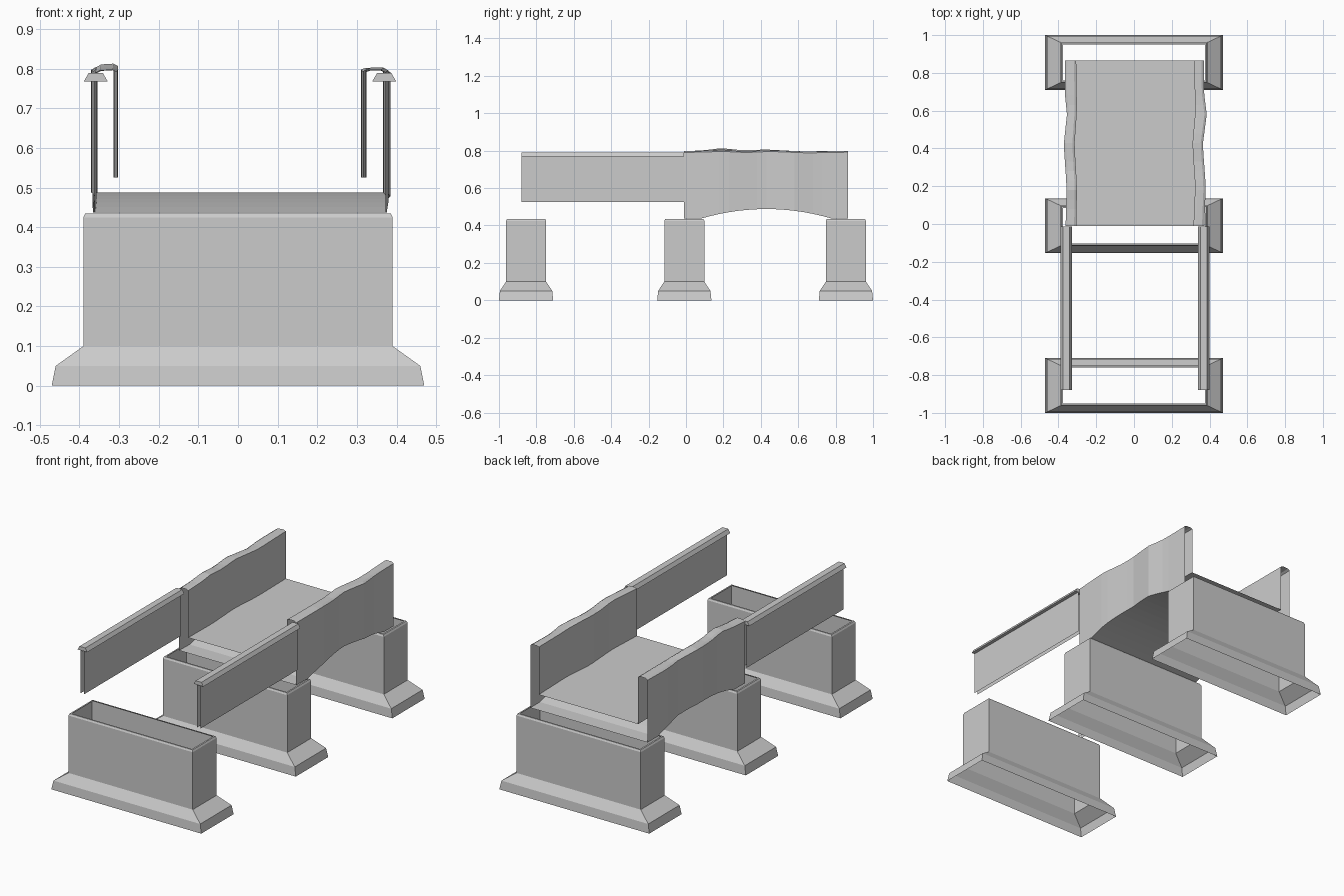
import bpy, bmesh

if "Cube" in bpy.data.objects:
    bpy.data.objects.remove(bpy.data.objects["Cube"])


def make_object(name, sections, closed=True, cap_ends=False):
    """Loft a list of equal-length cross-sections into a flat-shaded shell."""
    bm = bmesh.new()
    rows = [[bm.verts.new(p) for p in s] for s in sections]
    n = len(rows[0])
    for a, b in zip(rows, rows[1:]):
        for i in range(n if closed else n - 1):
            j = (i + 1) % n
            bm.faces.new((a[i], a[j], b[j], b[i]))
    if cap_ends:
        bm.faces.new(rows[0])
        bm.faces.new(rows[-1])
    bmesh.ops.recalc_face_normals(bm, faces=bm.faces)
    # recalculation can turn an open shell inside out: check by volume sign
    if closed and bm.calc_volume(signed=True) < 0:
        bmesh.ops.reverse_faces(bm, faces=bm.faces)
    me = bpy.data.meshes.new(name)
    bm.to_mesh(me)
    bm.free()
    ob = bpy.data.objects.new(name, me)
    bpy.context.collection.objects.link(ob)
    return ob


def sample(keys, y):
    """Piecewise-linear lookup through (y, value) pairs."""
    for (y0, v0), (y1, v1) in zip(keys, keys[1:]):
        if y <= y1:
            return v0 + (v1 - v0) * max(0, (y - y0) / (y1 - y0))
    return keys[-1][1]


# Piers: hollow, open top and bottom, flared foot and a thin rim
pier_profile = [(0.47, 0.145, 0), (0.46, 0.14, 0.05), (0.39, 0.107, 0.10),
                (0.39, 0.107, 0.425), (0.385, 0.102, 0.435), (0.376, 0.094, 0.435)]
for name, cy in (("front_pier", -0.855), ("middle_pier", -0.009), ("back_pier", 0.855)):
    make_object(name, [[(-hx, cy - hy, z), (hx, cy - hy, z), (hx, cy + hy, z), (-hx, cy + hy, z)]
                       for hx, hy, z in pier_profile])

# Worn bridge span: walls, deck and arched soffit as one open-ended tube
Y0, Y1 = -0.01, 0.865
wave_left = [(Y0, -0.362), (0.2, -0.357), (0.42, -0.372), (0.58, -0.355), (0.7, -0.367), (Y1, -0.365)]
wave_right = [(Y0, 0.372), (0.2, 0.38), (0.42, 0.364), (0.58, 0.385), (0.7, 0.37), (Y1, 0.37)]
inner_left = [(Y0, -0.305), (0.2, -0.302), (0.42, -0.315), (0.6, -0.302), (Y1, -0.306)]
inner_right = [(Y0, 0.315), (0.2, 0.324), (0.42, 0.309), (0.6, 0.325), (Y1, 0.317)]
top_left = [(Y0, 0.795), (0.1, 0.8), (0.19, 0.812), (0.3, 0.8), (0.43, 0.804), (0.62, 0.794), (Y1, 0.797)]
top_right = [(Y0, 0.797), (0.2, 0.803), (0.32, 0.797), (0.45, 0.803), (0.65, 0.795), (Y1, 0.799)]

sections = []
stations = [Y0] + [0.08 + 0.7 * i / 14 for i in range(15)] + [Y1]
for y in stations:
    t = min(1, abs(y - 0.43) / 0.35)
    soffit = 0.437 + 0.051 * (1 - t * t)
    ol, orr = sample(wave_left, y), sample(wave_right, y)
    il, ir = sample(inner_left, y), sample(inner_right, y)
    zl, zr = sample(top_left, y), sample(top_right, y)
    sections.append([(x, y, z) for x, z in (
        (ol, soffit), (ol, zl - 0.007), (ol + 0.012, zl), (il - 0.012, zl + 0.002), (il, zl - 0.004), (il, 0.525),
        (ir, 0.525), (ir, zr - 0.004), (ir - -0.012, zr), (orr - 0.012, zr), (orr, zr - 0.007), (orr, soffit))])
make_object("arched_span", sections)

# Front parapets: thin upright wall with a chamfered coping
for side, cx in (("left", -0.359), ("right", 0.369)):
    ends = (-0.88, -0.012)
    make_object(side + "_parapet_wall",
                [[(cx + dx, y, z) for dx, z in ((-0.011, 0.525), (-0.011, 0.77), (0.011, 0.77), (0.011, 0.525))]
                 for y in ends], closed=False)
    make_object(side + "_parapet_coping",
                [[(cx + dx, y, z) for dx, z in ((-0.03, 0.768), (-0.018, 0.789), (0.018, 0.789), (0.03, 0.768))]
                 for y in ends], cap_ends=True)
